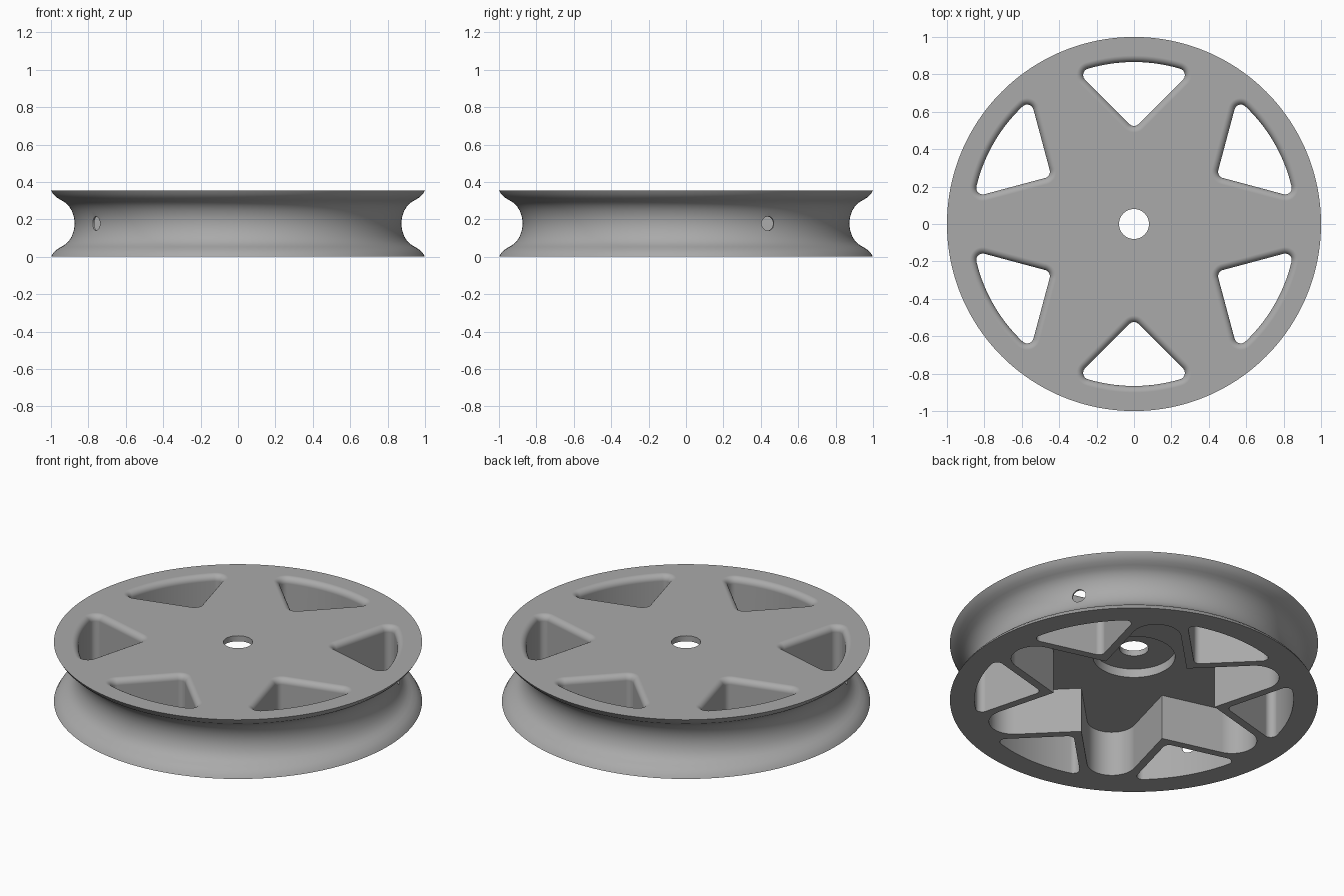
import bpy, bmesh
from math import sin, cos, tan, pi, radians, atan2, sqrt
from mathutils import Matrix

HEIGHT = 0.355
FLOOR = 0.27       # ceiling of the underside pocket
FILLET = 0.035     # rounding on the window tops
CORNER = 0.035     # window corner radius

cube = bpy.data.objects.get("Cube")
if cube:
    bpy.data.objects.remove(cube, do_unlink=True)

grey = bpy.data.materials.new("plain grey")
grey.use_nodes = True
colour = (0.4, 0.4, 0.4, 1)
grey.diffuse_color = colour
grey.node_tree.nodes["Principled BSDF"].inputs["Base Color"].default_value = colour


def make_object(name, bm):
    bmesh.ops.recalc_face_normals(bm, faces=bm.faces)
    mesh = bpy.data.meshes.new(name)
    bm.to_mesh(mesh)
    bm.free()
    mesh.materials.append(grey)
    obj = bpy.data.objects.new(name, mesh)
    bpy.context.collection.objects.link(obj)
    return obj


def loft(name, layers):
    """Closed solid through outlines of equal length: (z, [(x, y), ...])."""
    bm = bmesh.new()
    rings = [[bm.verts.new((x, y, z)) for x, y in pts] for z, pts in layers]
    n = len(rings[0])
    for low, high in zip(rings, rings[1:]):
        for i in range(n):
            j = (i + 1) % n
            bm.faces.new((low[i], low[j], high[j], high[i]))
    bm.faces.new(rings[0])
    bm.faces.new(rings[-1])
    return make_object(name, bm)


def circle(radius, n=96):
    return [(radius * cos(2 * pi * i / n), radius * sin(2 * pi * i / n)) for i in range(n)]


def arc(cx, cy, radius, start, end, n):
    angles = [start + (end - start) * i / n for i in range(n + 1)]
    return [(cx + radius * cos(a), cy + radius * sin(a)) for a in angles]


def window_outline(grow):
    """Rounded sector pointing at the hub, around +y, offset outward by grow."""
    r = CORNER + grow
    apex = 0.51 + CORNER * sqrt(2)
    outer = 0.866 - CORNER
    x = (-apex + sqrt(2 * outer ** 2 - apex ** 2)) / 2
    y = x + apex
    a = atan2(y, x)
    return (arc(0, apex, r, radians(225), radians(315), 10)
            + arc(x, y, r, radians(-45), a, 12)
            + arc(0, 0, outer + r, a, pi - a, 20)[1:-1]
            + arc(-x, y, r, pi - a, radians(225), 12))


def pocket_outline():
    """Six tapering round-ended arms joined at inner corners."""
    inner, tip, taper = 0.445, 0.83, radians(15)
    point = inner * cos(pi / 6) + inner * sin(pi / 6) / tan(taper)
    centre = (tip - point * sin(taper)) / (1 - sin(taper))
    pts = []
    for k in range(6):
        a = k * pi / 3
        pts.append((inner * cos(a - pi / 6), inner * sin(a - pi / 6)))
        sweep = pi / 2 - taper
        pts += arc(centre * cos(a), centre * sin(a), tip - centre, a - sweep, a + sweep, 20)
    return pts


def cut(body, cutter):
    mod = body.modifiers.new("cut", 'BOOLEAN')
    mod.operation = 'DIFFERENCE'
    mod.solver = 'EXACT'
    mod.object = cutter
    bpy.context.view_layer.objects.active = body
    bpy.ops.object.modifier_apply(modifier=mod.name)
    bpy.data.objects.remove(cutter, do_unlink=True)


# Grooved rim: convex lips running into a round channel, mirrored about mid-height
half = [(1.0, 0), (0.988, 0.02), (0.968, 0.039), (0.945, 0.053), (0.925, 0.065),
        (0.905, 0.083), (0.888, 0.11), (0.877, 0.143)]
profile = half + [(0.873, HEIGHT / 2)] + [(r, HEIGHT - z) for r, z in reversed(half)]
wheel = loft("pulley_wheel", [(z, circle(r, 192)) for r, z in profile])

# Six windows with rounded upper edges
steps = [i * pi / 16 for i in range(9)]
layers = [(-0.1, window_outline(0))]
layers += [(HEIGHT - FILLET * (1 - sin(t)), window_outline(FILLET * (1 - cos(t)))) for t in steps]
layers.append((HEIGHT + 0.1, window_outline(FILLET)))
for k in range(6):
    window = loft("window_cutter", layers)
    window.data.transform(Matrix.Rotation(k * pi / 3, 4, 'Z'))
    cut(wheel, window)

# Underside pocket, bearing seat and axle hole
cut(wheel, loft("pocket_cutter", [(-0.1, pocket_outline()), (FLOOR, pocket_outline())]))
cut(wheel, loft("seat_cutter", [(0.1, circle(0.223)), (0.322, circle(0.223))]))
cut(wheel, loft("axle_cutter", [(0.1, circle(0.08, 64)), (0.5, circle(0.08, 64))]))

# Two opposite radial holes through the channel wall
for angle in (30, 210):
    hole = loft("hole_cutter", [(0.78, circle(0.038, 32)), (1.05, circle(0.038, 32))])
    turn = Matrix.Rotation(radians(angle), 4, 'Z') @ Matrix.Rotation(pi / 2, 4, 'Y')
    hole.data.transform(Matrix.Translation((0, 0, HEIGHT / 2)) @ turn)
    cut(wheel, hole)

# Smooth curves, crisp edges, flat faces kept flat
bpy.ops.object.select_all(action='DESELECT')
wheel.select_set(True)
bpy.context.view_layer.objects.active = wheel
bpy.ops.object.shade_smooth_by_angle(angle=radians(30))
weighted = wheel.modifiers.new("even shading", 'WEIGHTED_NORMAL')
weighted.keep_sharp = True
